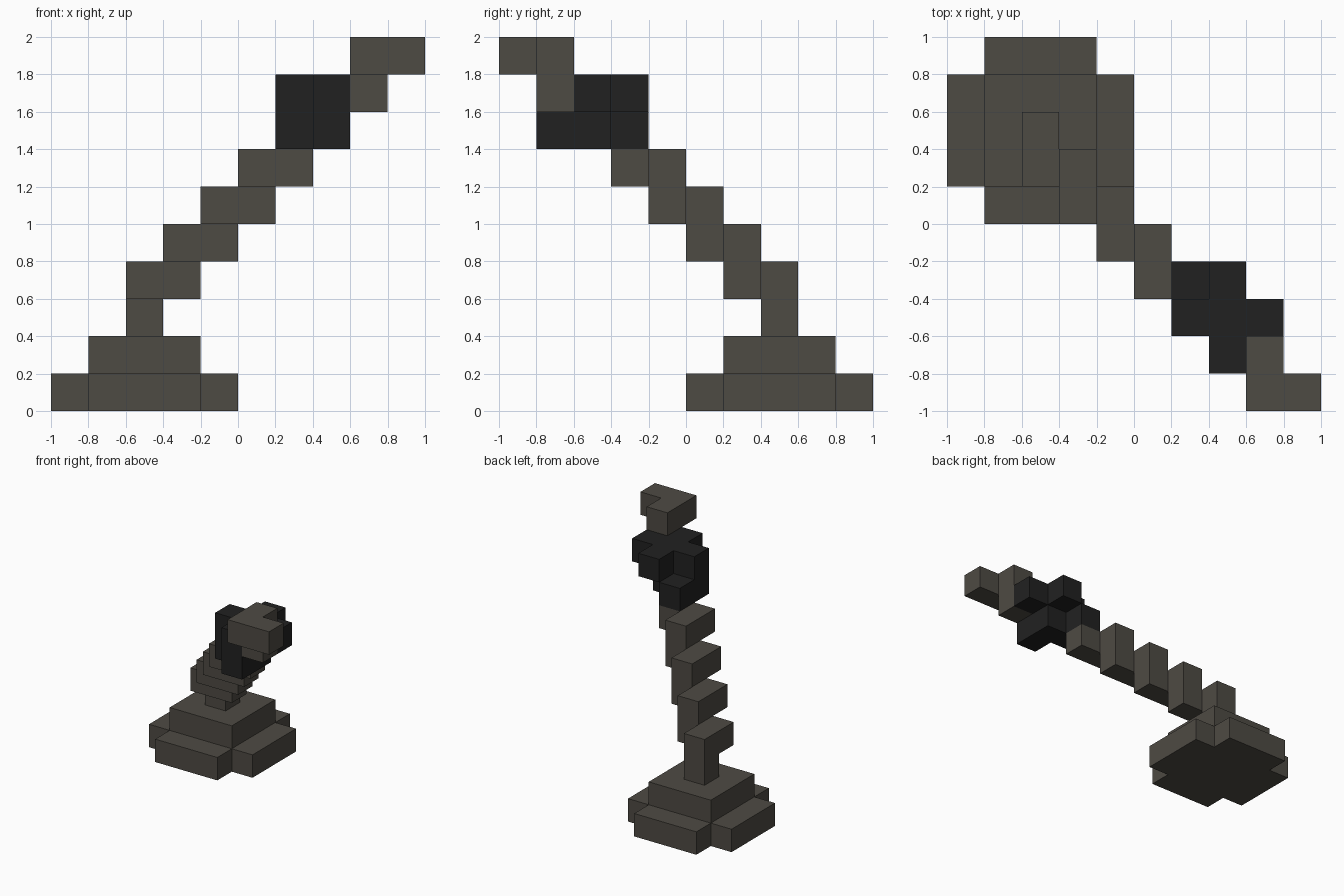
import bpy
import bmesh
from mathutils import Vector

cube = bpy.data.objects.get("Cube")
if cube:
    bpy.data.objects.remove(cube, do_unlink=True)

S = 0.2  # block size


def material(name, rgb):
    m = bpy.data.materials.new(name)
    m.use_nodes = True
    m.diffuse_color = (*rgb, 1)
    bsdf = m.node_tree.nodes["Principled BSDF"]
    bsdf.inputs["Base Color"].default_value = (*rgb, 1)
    bsdf.inputs["Roughness"].default_value = 0.9
    return m


brown = material("dark brown", (0.076, 0.069, 0.057))
black = material("charcoal", (0.0152, 0.0152, 0.0152))


def block_part(name, cells, mat):
    """Outer shell of a set of unit blocks, with flat areas merged."""
    cells = set(cells)
    bm = bmesh.new()
    for cell in cells:
        for axis in range(3):
            for side in (0, 1):
                step = [0, 0, 0]
                step[axis] = 2 * side - 1
                if tuple(c + d for c, d in zip(cell, step)) in cells:
                    continue
                u, v = (axis + 1) % 3, (axis + 2) % 3
                corners = []
                for a, b in ((0, 0), (1, 0), (1, 1), (0, 1)):
                    p = Vector(cell)
                    p[axis] += side
                    p[u] += a
                    p[v] += b
                    corners.append(bm.verts.new(p * S))
                bm.faces.new(corners if side else corners[::-1])
    bmesh.ops.remove_doubles(bm, verts=bm.verts[:], dist=0.001)
    bmesh.ops.dissolve_limit(bm, angle_limit=0.01, verts=bm.verts[:], edges=bm.edges[:])
    mesh = bpy.data.meshes.new(name)
    bm.to_mesh(mesh)
    bm.free()
    mesh.materials.append(mat)
    obj = bpy.data.objects.new(name, mesh)
    bpy.context.collection.objects.link(obj)
    return obj


def stair(x, y, z):
    """L-shaped step: a corner block with one block behind and one to the side."""
    return [(x, y, z), (x, y - 1, z), (x + 1, y - 1, z)]


# Stepped foot: a square with its corners cut, and a smaller square on it
block_part("foot_lower", [(x, y, 0) for x in range(-5, 0) for y in range(5)
                          if not (x in (-5, -1) and y in (0, 4))], brown)
block_part("foot_upper", [(x, y, 1) for x in range(-4, -1) for y in range(1, 4)], brown)

# Leaning shaft
shaft = [(-3, 2, 2)]
for i in range(4):
    shaft += stair(-3 + i, 2 - i, 3 + i)
block_part("shaft", shaft, brown)

# Dark collar: a plus on top, a smaller cluster below
collar = [(2, -3, 8), (1, -3, 8), (3, -3, 8), (2, -2, 8), (2, -4, 8),
          (2, -3, 7), (1, -3, 7), (1, -2, 7), (2, -4, 7)]
block_part("collar", collar, black)

# Tip of the shaft
block_part("tip", [(3, -4, 8)] + stair(3, -4, 9), brown)
